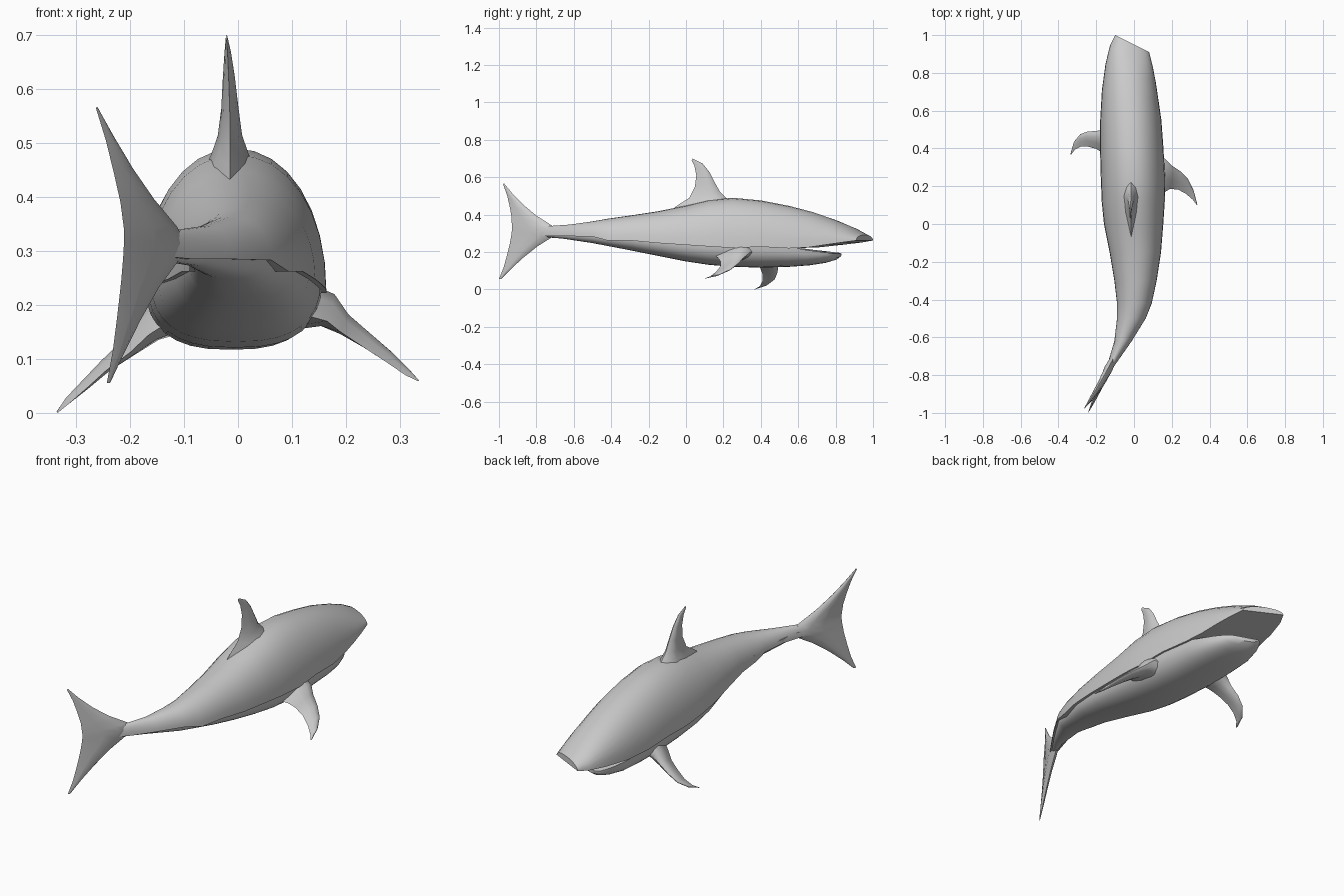
import bpy, bmesh, math
from mathutils import Vector


def loft(name, rings, angle=50):
    """Skin a list of equal-sized closed rings and cap both ends."""
    bm = bmesh.new()
    vr = [[bm.verts.new(p) for p in r] for r in rings]
    n = len(vr[0])
    for a, b in zip(vr, vr[1:]):
        for i in range(n):
            j = (i + 1) % n
            bm.faces.new((a[i], a[j], b[j], b[i]))
    bm.faces.new(vr[0])
    bm.faces.new(vr[-1])
    bmesh.ops.remove_doubles(bm, verts=bm.verts, dist=0.0003)
    bmesh.ops.recalc_face_normals(bm, faces=bm.faces)
    me = bpy.data.meshes.new(name)
    bm.to_mesh(me)
    bm.free()
    ob = bpy.data.objects.new(name, me)
    bpy.context.collection.objects.link(ob)
    bpy.ops.object.select_all(action='DESELECT')
    ob.select_set(True)
    bpy.context.view_layer.objects.active = ob
    bpy.ops.object.shade_smooth_by_angle(angle=math.radians(angle))
    return ob


def half_ring(y, cx, w, z0, z1, power, steps=16):
    """Half superellipse from flat side z0 to crown z1, with a slanted snout."""
    slant = 0.5 * max(0.0, min(1.0, (y - 0.55) / 0.35))
    pts = []
    for i in range(steps + 1):
        t = math.pi * i / steps
        c, s = math.cos(t), math.sin(t)
        x = math.copysign(abs(c) ** (2 / power), c) * w
        z = z0 + (z1 - z0) * max(s, 0) ** (2 / power)
        pts.append(Vector((cx + x, y - slant * x, z)))
    return pts


def fin(name, sections):
    """Blade from (leading point, trailing point, thickness) sections."""
    prof = [(0, 0), (.1, .32), (.3, .5), (.6, .36), (1, 0),
            (.6, -.36), (.3, -.5), (.1, -.32)]
    S = [(Vector(a), Vector(b), t) for a, b, t in sections]
    mids = [(a + b) / 2 for a, b, t in S]
    span = (mids[-1] - mids[0]).normalized()
    rings = []
    for a, b, t in S:
        nrm = span.cross(b - a).normalized()
        rings.append([a.lerp(b, u) + nrm * v * t for u, v in prof])
    return loft(name, rings, 60)


# Upper body: y, centre x, half width, underside z, crown z
back = [(-.80, -.150, .012, .290, .335), (-.72, -.108, .026, .285, .340),
        (-.62, -.058, .046, .285, .347), (-.50, -.014, .076, .283, .364),
        (-.42, .002, .092, .262, .378), (-.30, .008, .112, .262, .395),
        (-.15, .007, .136, .248, .418), (0, -.002, .157, .238, .448),
        (.12, -.004, .167, .230, .478), (.25, -.006, .170, .222, .490),
        (.40, -.012, .168, .228, .476), (.55, -.017, .162, .220, .447),
        (.68, -.020, .150, .225, .413), (.80, -.018, .133, .240, .370),
        (.89, -.014, .113, .252, .330), (.955, -.010, .090, .262, .292)]
loft("upper_body", [half_ring(*r, 2.1) for r in back])

# Belly and lower jaw: y, centre x, half width, top z, bottom z
belly = [(-.76, -.130, .015, .315, .280), (-.66, -.078, .034, .310, .272),
         (-.50, -.014, .068, .300, .248), (-.30, .008, .102, .290, .210),
         (-.15, .007, .126, .275, .180), (0, -.002, .147, .262, .150),
         (.12, -.004, .158, .255, .132), (.25, -.006, .162, .250, .121),
         (.40, -.012, .160, .245, .117), (.55, -.017, .152, .230, .121),
         (.66, -.020, .138, .212, .129), (.74, -.020, .112, .202, .142),
         (.79, -.020, .085, .196, .157), (.81, -.020, .060, .192, .172)]
loft("lower_body_and_jaw", [half_ring(*r, 2.6) for r in belly])

# Dorsal fin
dx = -.015
fin("dorsal_fin", [
    ((dx, .27, .450), (dx, -.10, .410), .110),
    ((dx, .215, .490), (dx, -.03, .460), .068),
    ((dx, .180, .525), (dx, .018, .490), .045),
    ((dx, .155, .570), (dx, .048, .550), .032),
    ((dx - .002, .125, .628), (dx - .002, .055, .612), .022),
    ((dx - .004, .090, .672), (dx - .004, .045, .660), .012),
    ((dx - .006, .036, .700), (dx - .006, .030, .690), .003)])

# Pectoral fins, swept to different poses
fin("right_pectoral_fin", [
    ((.110, .37, .200), (.110, .15, .185), .10),
    ((.165, .345, .200), (.165, .17, .170), .065),
    ((.200, .310, .172), (.190, .185, .150), .038),
    ((.245, .280, .140), (.232, .183, .122), .026),
    ((.285, .240, .108), (.275, .160, .094), .018),
    ((.315, .180, .080), (.310, .130, .070), .011),
    ((.335, .105, .060), (.333, .100, .059), .002)])
fin("left_pectoral_fin", [
    ((-.110, .52, .200), (-.110, .34, .180), .10),
    ((-.165, .500, .165), (-.165, .375, .145), .060),
    ((-.200, .492, .128), (-.200, .398, .112), .036),
    ((-.245, .490, .092), (-.245, .410, .078), .025),
    ((-.285, .475, .055), (-.280, .410, .046), .018),
    ((-.318, .435, .025), (-.312, .395, .018), .011),
    ((-.336, .372, .002), (-.333, .367, .001), .002)])


# Tail fluke: leading y, z, trailing y, z, thickness
def tail_point(y, z):
    return (-.105 - .46 * (-.70 - y) - .07 * max(0, z - .35) * 2, y, z)


fluke = [(-.988, .055, -1.0, .056, .003), (-.935, .110, -.976, .115, .014),
         (-.870, .170, -.958, .180, .022), (-.795, .230, -.942, .245, .030),
         (-.720, .277, -.934, .290, .040), (-.690, .312, -.931, .315, .046),
         (-.720, .344, -.931, .340, .040), (-.800, .395, -.933, .390, .030),
         (-.870, .453, -.943, .445, .022), (-.930, .515, -.957, .505, .013),
         (-.973, .567, -.978, .563, .003)]
fin("tail_fluke", [(tail_point(a, b), tail_point(c, d), t)
                   for a, b, c, d, t in fluke])
